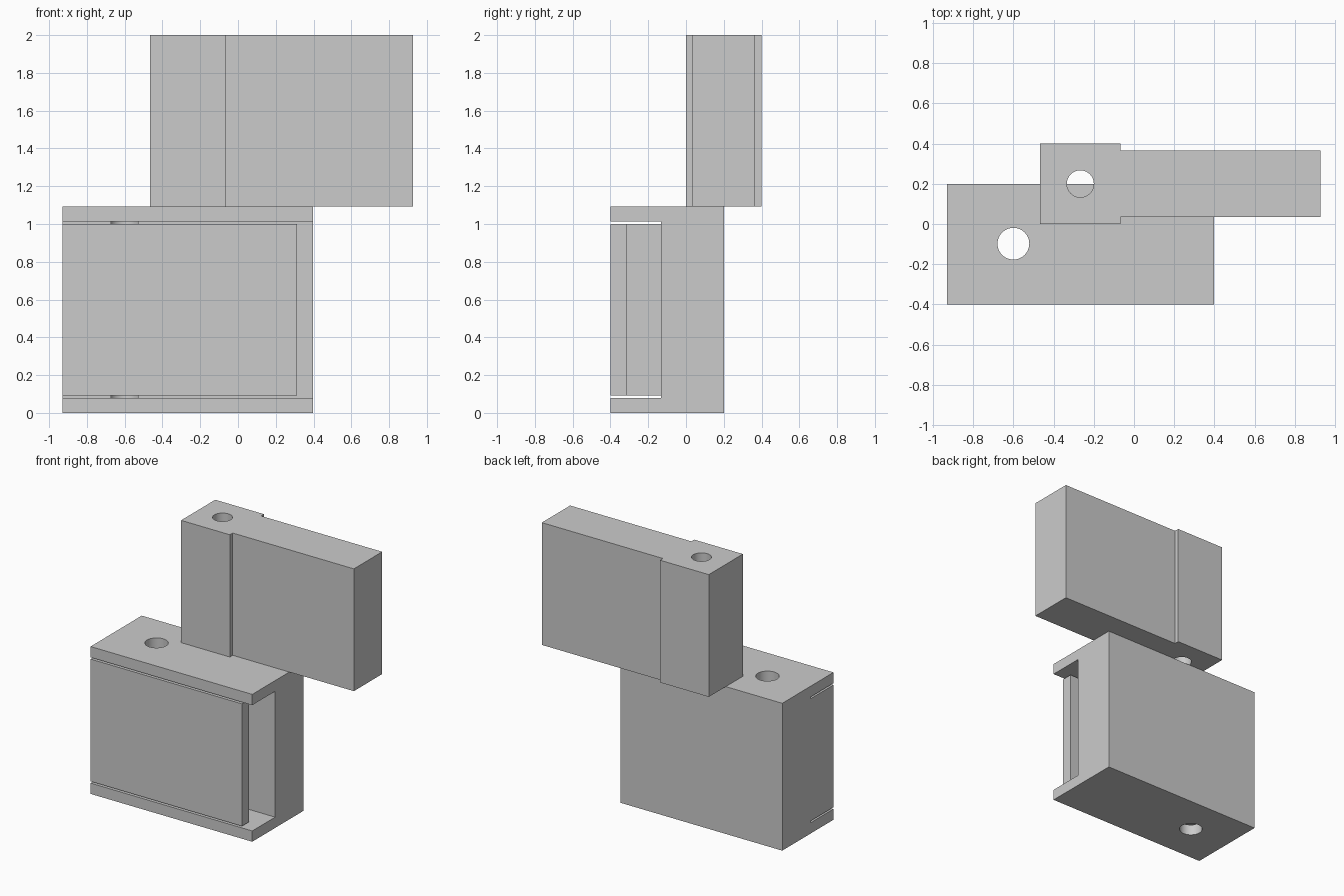
import bpy, bmesh

if "Cube" in bpy.data.objects:
    bpy.data.objects.remove(bpy.data.objects["Cube"])


def prism(name, pts, axis, lo, hi):
    """Extrude a 2D outline: axis 'z' takes (x, y) points, axis 'x' takes (y, z) points."""
    bm = bmesh.new()
    place = (lambda p: (p[0], p[1], lo)) if axis == 'z' else (lambda p: (lo, p[0], p[1]))
    face = bm.faces.new([bm.verts.new(place(p)) for p in pts])
    ext = bmesh.ops.extrude_face_region(bm, geom=[face])
    verts = [v for v in ext['geom'] if isinstance(v, bmesh.types.BMVert)]
    d = hi - lo
    bmesh.ops.translate(bm, verts=verts, vec=(0, 0, d) if axis == 'z' else (d, 0, 0))
    bmesh.ops.recalc_face_normals(bm, faces=bm.faces)
    mesh = bpy.data.meshes.new(name)
    bm.to_mesh(mesh)
    bm.free()
    obj = bpy.data.objects.new(name, mesh)
    bpy.context.collection.objects.link(obj)
    return obj


def combine(obj, other, operation):
    mod = obj.modifiers.new(operation.lower(), 'BOOLEAN')
    mod.operation, mod.solver, mod.object = operation, 'EXACT', other
    bpy.context.view_layer.objects.active = obj
    bpy.ops.object.modifier_apply(modifier=mod.name)
    bpy.data.objects.remove(other)


def drill(obj, x, y, radius):
    bpy.ops.mesh.primitive_cylinder_add(vertices=48, radius=radius, depth=4, location=(x, y, 1))
    combine(obj, bpy.context.object, 'DIFFERENCE')


def finish(obj):
    bpy.ops.object.select_all(action='DESELECT')
    obj.select_set(True)
    bpy.context.view_layer.objects.active = obj
    bpy.ops.object.shade_smooth_by_angle()


# Lower housing: C-shaped channel along x
channel = [(-0.4, 0), (0.2, 0), (0.2, 1.093), (-0.4, 1.093),
           (-0.4, 1.013), (-0.132, 1.013), (-0.132, 0.08), (-0.4, 0.08)]
housing = prism("housing", channel, 'x', -0.93, 0.397)

# Front flap inside the channel, with its thick hinge block on the left
flap_outline = [(-0.93, -0.4), (0.313, -0.4), (0.313, -0.316),
                (-0.263, -0.316), (-0.263, -0.132), (-0.93, -0.132)]
flap = prism("front_flap", flap_outline, 'z', 0.093, 1.0)
combine(housing, flap, 'UNION')
drill(housing, -0.6, -0.098, 0.079)
finish(housing)

# Upper arm: square hinge head and a slightly thinner slab
arm_outline = [(-0.467, 0), (-0.067, 0), (-0.067, 0.034), (0.927, 0.034),
               (0.927, 0.366), (-0.067, 0.366), (-0.067, 0.4), (-0.467, 0.4)]
arm = prism("upper_arm", arm_outline, 'z', 1.093, 2.0)
drill(arm, -0.267, 0.2, 0.067)
finish(arm)
